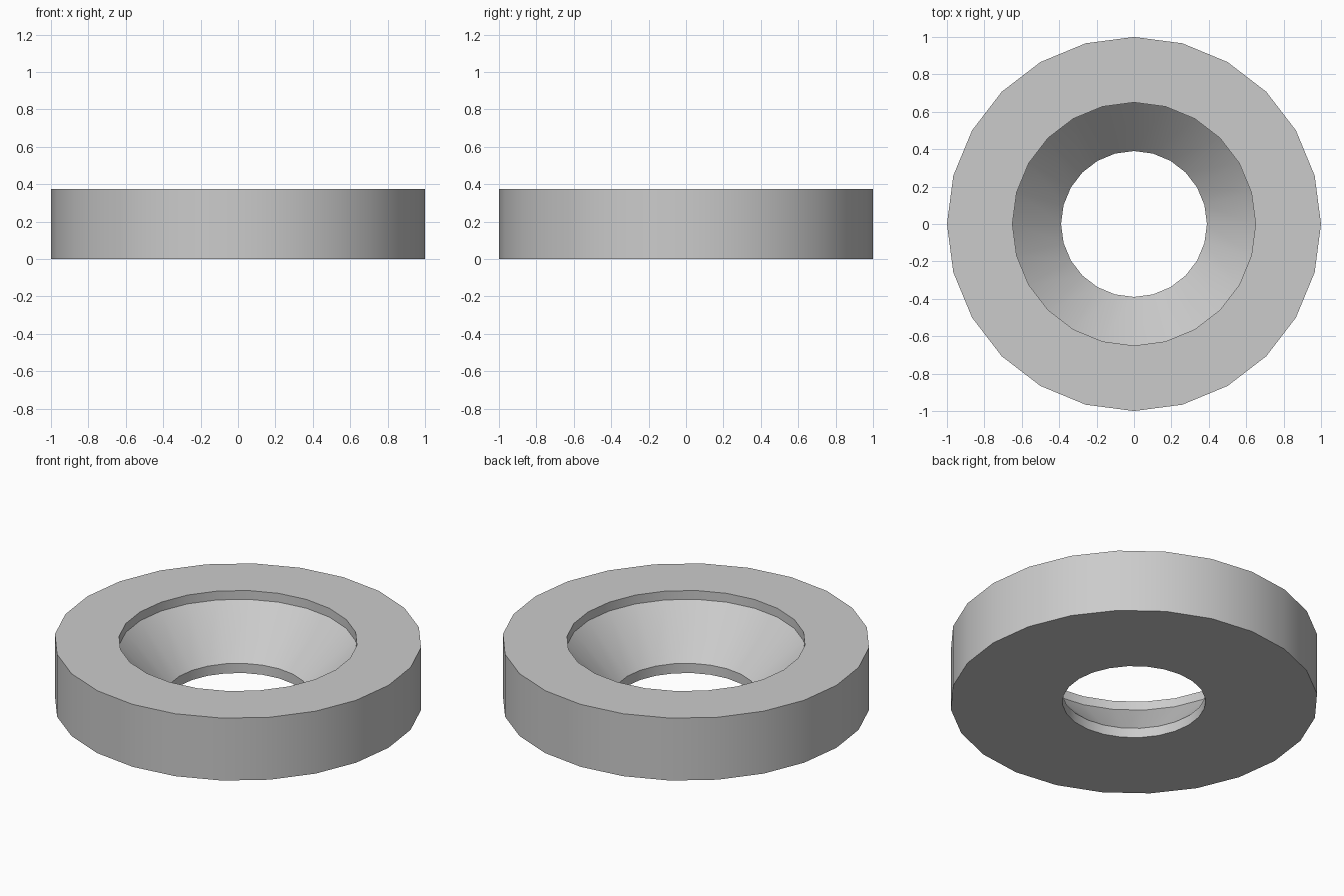
import bpy, bmesh, math

# Remove the default cube
cube = bpy.data.objects.get("Cube")
if cube:
    bpy.data.objects.remove(cube, do_unlink=True)

SIDES = 24

# Plain grey metal
grey = bpy.data.materials.new("grey_metal")
grey.use_nodes = True
colour = (0.6, 0.6, 0.6, 1)
grey.diffuse_color = colour
grey.node_tree.nodes["Principled BSDF"].inputs["Base Color"].default_value = colour

# Ring cross-section as (radius, height): outer wall, top, upper lip, cone, lower lip
profile = [(1, 0), (1, 0.375), (0.65, 0.375), (0.65, 0.322), (0.39, 0.058), (0.39, 0)]

# Revolve the closed cross-section around z
bm = bmesh.new()
rings = []
for i in range(SIDES):
    a = math.tau * i / SIDES
    rings.append([bm.verts.new((r * math.cos(a), r * math.sin(a), z)) for r, z in profile])
n = len(profile)
for i in range(SIDES):
    here, there = rings[i], rings[(i + 1) % SIDES]
    for j in range(n):
        k = (j + 1) % n
        bm.faces.new((here[j], there[j], there[k], here[k]))
bmesh.ops.recalc_face_normals(bm, faces=bm.faces)

mesh = bpy.data.meshes.new("countersunk_ring")
bm.to_mesh(mesh)
bm.free()
mesh.materials.append(grey)
ring = bpy.data.objects.new("countersunk_ring", mesh)
bpy.context.collection.objects.link(ring)

# Smooth round walls, crisp rims
bpy.ops.object.select_all(action='DESELECT')
ring.select_set(True)
bpy.context.view_layer.objects.active = ring
bpy.ops.object.shade_smooth_by_angle(angle=math.radians(30))
